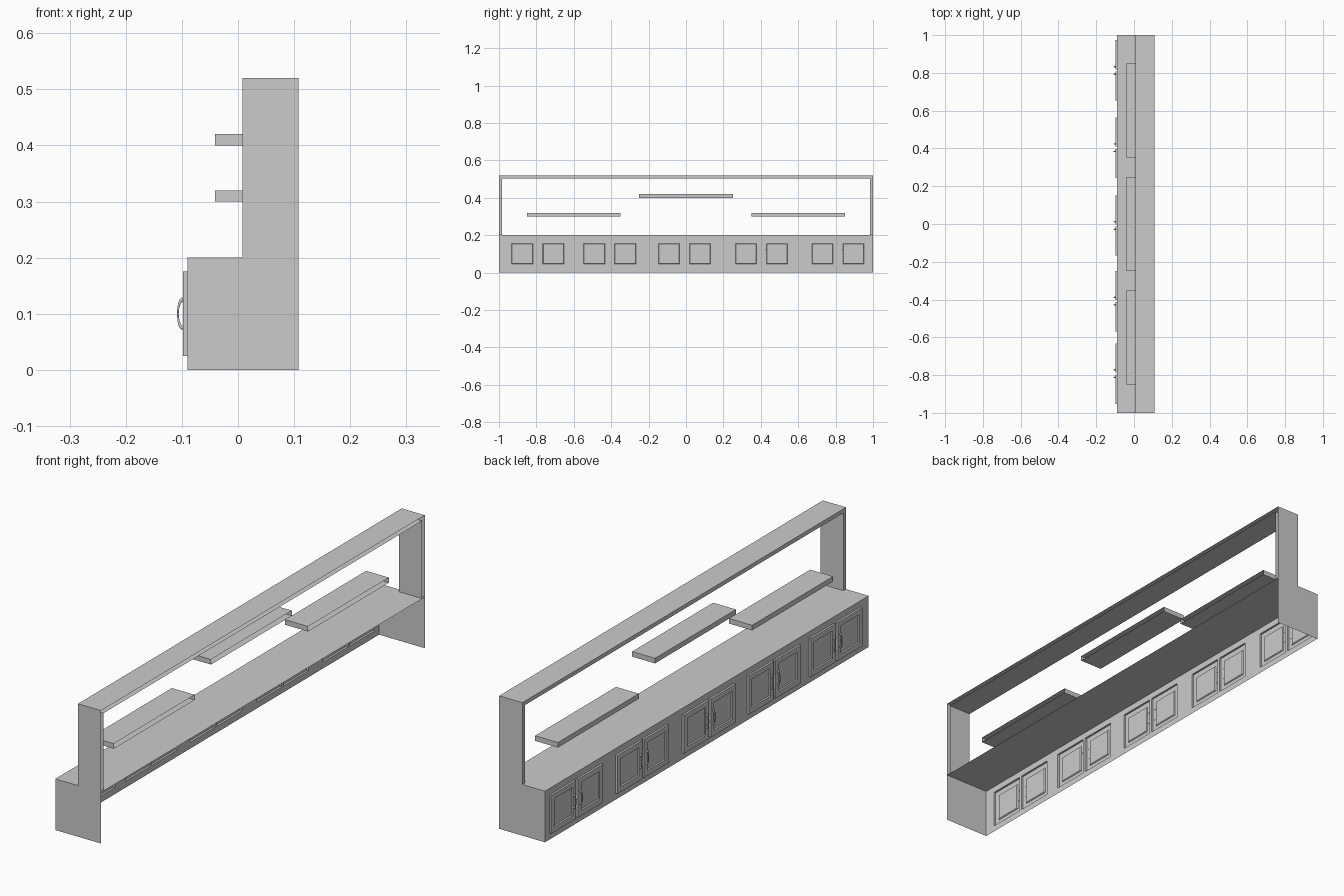
import bpy, math

if "Cube" in bpy.data.objects:
    bpy.data.objects.remove(bpy.data.objects["Cube"])

XF, XM, XB = -0.09, 0.008, 0.108      # cabinet front, frame front, open back
ZC, ZT, T = 0.2, 0.52, 0.016          # cabinet top, frame top, frame thickness
Z0, Z1 = 0.025, 0.175                 # door bottom and top
PAIRS = (-0.792, -0.408, -0.008, 0.404, 0.813)
DOORS = [(c + a, c + b, c + h) for c in PAIRS
         for a, b, h in ((-0.16, -0.006, -0.02), (0.006, 0.16, 0.02))]


def mesh_object(name, verts, faces):
    me = bpy.data.meshes.new(name)
    me.from_pydata(verts, [], faces)
    ob = bpy.data.objects.new(name, me)
    bpy.context.collection.objects.link(ob)
    return ob


def quads(name, quad_list):
    verts = [v for q in quad_list for v in q]
    faces = [tuple(range(4 * i, 4 * i + 4)) for i in range(len(quad_list))]
    return mesh_object(name, verts, faces)


def yz_rect(x, y0, y1, z0, z1):
    # faces -x
    return [(x, y0, z0), (x, y0, z1), (x, y1, z1), (x, y1, z0)]


def loft(name, loops, cap):
    n = len(loops[0])
    verts = [v for lp in loops for v in lp]
    faces = [(k * n + i, k * n + (i + 1) % n, (k + 1) * n + (i + 1) % n, (k + 1) * n + i)
             for k in range(len(loops) - 1) for i in range(n)]
    if cap:
        faces.append(tuple(range((len(loops) - 1) * n, len(loops) * n)))
    return mesh_object(name, verts, faces)


# cabinet front with door openings
front = [yz_rect(XF, -1, 1, 0, Z0), yz_rect(XF, -1, 1, Z1, ZC)]
edges = [-1] + [y for d in DOORS for y in d[:2]] + [1]
for a, b in zip(edges[::2], edges[1::2]):
    front.append(yz_rect(XF, a, b, Z0, Z1))
quads("cabinet_front", front)

# cabinet top, a single sheet; back and underside stay open
quads("cabinet_top", [[(XF, -1, ZC), (XB, -1, ZC), (XB, 1, ZC), (XF, 1, ZC)]])

# stepped end panels
profile = [(XF, 0), (XB, 0), (XB, ZT), (XM, ZT), (XM, ZC), (XF, ZC)]
for s, side in ((-1, "near"), (1, "far")):
    mesh_object(side + "_end_panel", [(x, s, z) for x, z in profile[::-s]],
                [tuple(range(6))])

# upper frame: posts and beam, open at the back
yi, zi = 1 - T, ZT - T
ring = [(-1, ZC), (-1, ZT), (1, ZT), (1, ZC)]
inner = [(-yi, ZC), (-yi, zi), (yi, zi), (yi, ZC)]
frame = []
for i in range(3):
    (a, b), (c, d) = ring[i], ring[i + 1]
    (e, f), (g, h) = inner[i], inner[i + 1]
    frame.append([(XM, a, b), (XM, c, d), (XM, g, h), (XM, e, f)])
    frame.append([(XM, e, f), (XM, g, h), (XB, g, h), (XB, e, f)])
frame.append([(XM, -1, ZT), (XB, -1, ZT), (XB, 1, ZT), (XM, 1, ZT)])
quads("upper_frame", frame)

# floating shelves, open at the back
for name, yc, z in (("left_shelf", -0.6, 0.3), ("middle_shelf", 0, 0.4), ("right_shelf", 0.6, 0.3)):
    loft(name, [yz_rect(x, yc - 0.25, yc + 0.25, z, z + 0.02) for x in (0.058, -0.041)], True)

# doors with recessed panels, and bowed handles
for i, (y0, y1, hy) in enumerate(DOORS):
    loops = [yz_rect(x, y0 + d, y1 - d, Z0 + d, Z1 - d)
             for d, x in ((0, XF), (0, -0.098), (0.02, -0.098), (0.023, -0.094))]
    loft(f"door_{i + 1}", loops, True)

    cu = bpy.data.curves.new(f"handle_{i + 1}", "CURVE")
    cu.dimensions = "3D"
    cu.bevel_depth, cu.bevel_resolution = 0.005, 1
    sp = cu.splines.new("POLY")
    n = 13
    sp.points.add(n - 1)
    for k, p in enumerate(sp.points):
        t = math.pi * k / (n - 1)
        p.co = (-0.098 - 0.0092 * math.sin(t), hy, 0.1 + 0.0255 * math.cos(t), 1)
        p.radius = 0.9 - 0.55 * math.sin(t)
    bpy.context.collection.objects.link(bpy.data.objects.new(f"handle_{i + 1}", cu))
